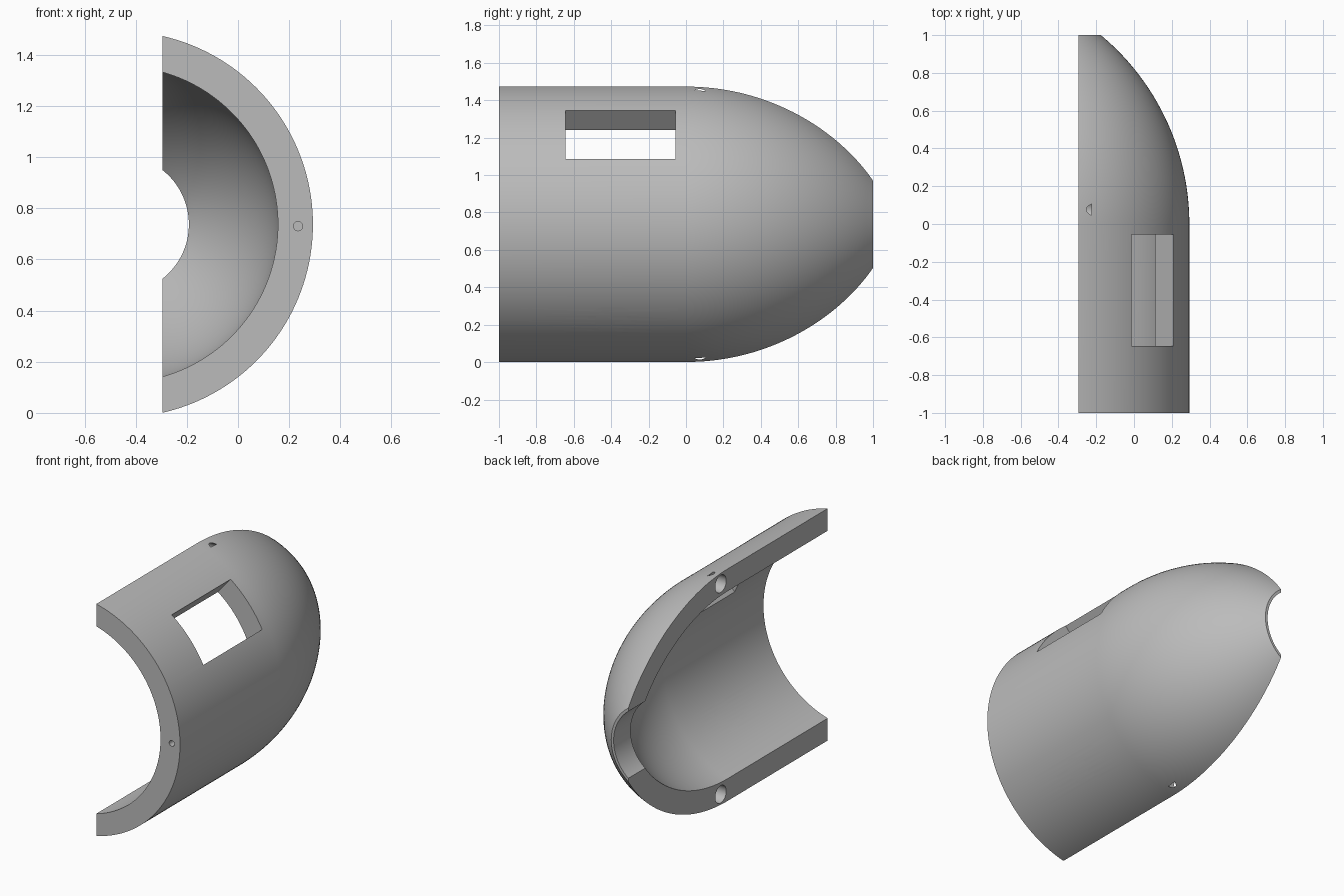
import bpy, bmesh, math
from mathutils import Matrix, Vector

if "Cube" in bpy.data.objects:
    bpy.data.objects.remove(bpy.data.objects["Cube"], do_unlink=True)

AXIS = Vector((-0.462, 0, 0.737))      # centre line of the shell, along y
OUTER, INNER = 0.755, 0.618            # wall radii
ARC = 1.302                            # radius of the nose curve
BORE = 0.27                            # nose opening
SPLIT = -0.295                         # plane where the shell is halved


def new_object(name, bm):
    bmesh.ops.recalc_face_normals(bm, faces=bm.faces)
    mesh = bpy.data.meshes.new(name)
    bm.to_mesh(mesh)
    bm.free()
    obj = bpy.data.objects.new(name, mesh)
    bpy.context.collection.objects.link(obj)
    return obj


def nose(radius, arc, end, steps=28):
    """Curved nose profile from y = 0 to y = end, as (radius, y)."""
    ys = [end * i / steps for i in range(steps + 1)]
    return [(radius - arc + math.sqrt(arc ** 2 - y ** 2), y) for y in ys]


def box(name, centre, size, tilt=0):
    bm = bmesh.new()
    bmesh.ops.create_cube(bm, size=1)
    place = Matrix.Translation(centre) @ Matrix.Rotation(-tilt, 4, 'Y')
    bm.transform(place @ Matrix.Diagonal((*size, 1)))
    return new_object(name, bm)


def drill(name, start, end, radius):
    bm = bmesh.new()
    start, end = Vector(start), Vector(end)
    along = end - start
    bmesh.ops.create_cone(bm, cap_ends=True, segments=48, radius1=radius,
                          radius2=radius, depth=along.length)
    turn = along.to_track_quat('Z', 'Y').to_matrix().to_4x4()
    bm.transform(Matrix.Translation((start + end) / 2) @ turn)
    return new_object(name, bm)


def direction(angle):
    return Vector((math.cos(angle), 0, math.sin(angle)))


# Shell: closed wall profile revolved around the axis
inner_arc = ARC - (OUTER - INNER)
inner_end = math.sqrt(inner_arc ** 2 - (inner_arc - INNER + BORE) ** 2)
profile = [(OUTER, -1)] + nose(OUTER, ARC, 1) + [(BORE, 1)]
profile += nose(INNER, inner_arc, inner_end)[::-1] + [(INNER, -1)]
bm = bmesh.new()
verts = [bm.verts.new(AXIS + Vector((r, y, 0))) for r, y in profile]
edges = [bm.edges.new((a, b)) for a, b in zip(verts, verts[1:] + verts[:1])]
bmesh.ops.spin(bm, geom=verts + edges, cent=AXIS, axis=(0, 1, 0),
               angle=math.tau, steps=160)
bmesh.ops.remove_doubles(bm, verts=bm.verts, dist=1e-5)
shell = new_object("half_nose_shell", bm)

cutters = [box("split_cutter", (SPLIT - 1, 0, AXIS.z), (2, 3, 3))]

# Rectangular window, tilted box through the upper wall
tilt = math.radians(49.5)
across = direction(tilt + math.pi / 2)
window_centre = AXIS + direction(tilt) * 0.65 - across * 0.115
window_centre.y = -0.35
cutters.append(box("window_cutter", window_centre, (0.6, 0.59, 0.337), tilt))

# Round port through the lower wall
port = direction(math.radians(-43.4))
port_centre = AXIS + Vector((0, -0.39, 0))
cutters.append(drill("port_cutter", port_centre + port * 0.4,
                     port_centre + port, 0.096))

# Blind sockets in both split faces, and a small one in the front rim
for side in (1, -1):
    z = AXIS.z + side * 0.668
    cutters.append(drill("socket_cutter", (SPLIT - 0.1, 0.073, z),
                         (-0.225, 0.073, z), 0.055))
cutters.append(drill("rim_cutter", (0.235, -1.1, 0.73),
                     (0.235, -0.92, 0.73), 0.018))

bpy.context.view_layer.objects.active = shell
for cutter in cutters:
    cutter.hide_render = True
    mod = shell.modifiers.new(cutter.name, 'BOOLEAN')
    mod.operation, mod.solver, mod.object = 'DIFFERENCE', 'EXACT', cutter
    bpy.ops.object.modifier_apply(modifier=mod.name)
    bpy.data.objects.remove(cutter, do_unlink=True)

# Plain grey finish
grey = bpy.data.materials.new("plain_grey")
grey.use_nodes = True
colour = (0.5, 0.5, 0.5, 1)
grey.diffuse_color = colour
grey.node_tree.nodes["Principled BSDF"].inputs["Base Color"].default_value = colour
shell.data.materials.clear()
shell.data.materials.append(grey)

bpy.ops.object.select_all(action='DESELECT')
shell.select_set(True)
bpy.ops.object.shade_smooth_by_angle(angle=math.radians(30))
